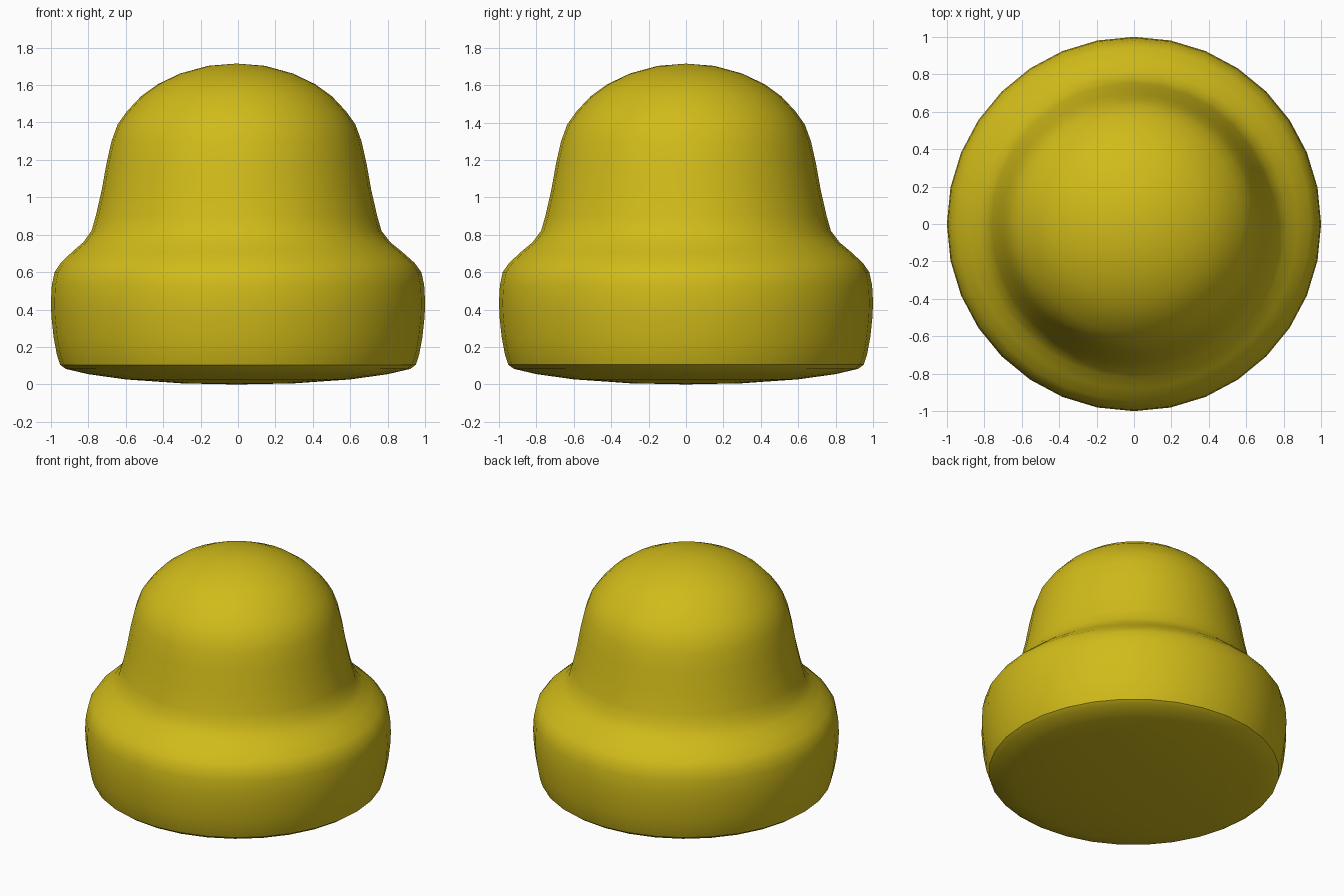
import bpy, math

if "Cube" in bpy.data.objects:
    bpy.data.objects.remove(bpy.data.objects["Cube"])

SIDES = 32

mat = bpy.data.materials.new("yellow_plastic")
mat.diffuse_color = (0.64, 0.5, 0.01, 1)
mat.use_nodes = True
mat.node_tree.nodes["Principled BSDF"].inputs["Base Color"].default_value = mat.diffuse_color


def lathe(name, profile, cx=0.0):
    """Spin a radius/height profile, pole to pole, into a closed body."""
    verts, faces = [(cx, 0, profile[0][1])], []
    for r, z in profile[1:-1]:
        for i in range(SIDES):
            a = 2 * math.pi * i / SIDES
            verts.append((cx * min(1, max(0, (z - 0.6) / 0.2)) + r * math.cos(a), r * math.sin(a), z))
    verts.append((cx, 0, profile[-1][1]))
    rings, top = len(profile) - 2, len(verts) - 1
    for i in range(SIDES):
        j = (i + 1) % SIDES
        faces.append((0, 1 + j, 1 + i))
        for k in range(rings - 1):
            a, b = 1 + k * SIDES, 1 + (k + 1) * SIDES
            faces.append((a + i, a + j, b + j, b + i))
        a = 1 + (rings - 1) * SIDES
        faces.append((a + i, a + j, top))
    mesh = bpy.data.meshes.new(name)
    mesh.from_pydata(verts, [], faces)
    mesh.materials.append(mat)
    ob = bpy.data.objects.new(name, mesh)
    bpy.context.collection.objects.link(ob)
    bpy.ops.object.select_all(action='DESELECT')
    ob.select_set(True)
    bpy.context.view_layer.objects.active = ob
    bpy.ops.object.shade_smooth_by_angle(angle=math.radians(25))
    return ob


# Wide drum with a shallow bulging underside, sloped shoulder and domed cap
lathe("domed_button", [
    (0, 0), (0.3, 0.006), (0.6, 0.027), (0.8, 0.055), (0.92, 0.083),
    (0.95, 0.105), (0.968, 0.16), (0.985, 0.25), (0.997, 0.36), (1.0, 0.44),
    (0.995, 0.53), (0.98, 0.6), (0.945, 0.65), (0.88, 0.71), (0.82, 0.76),
    (0.775, 0.82), (0.752, 0.9), (0.72, 1.04), (0.695, 1.18), (0.668, 1.3),
    (0.635, 1.39), (0.585, 1.46), (0.51, 1.54), (0.42, 1.605),
    (0.3, 1.662), (0.15, 1.703), (0, 1.715),
], cx=-0.008)
